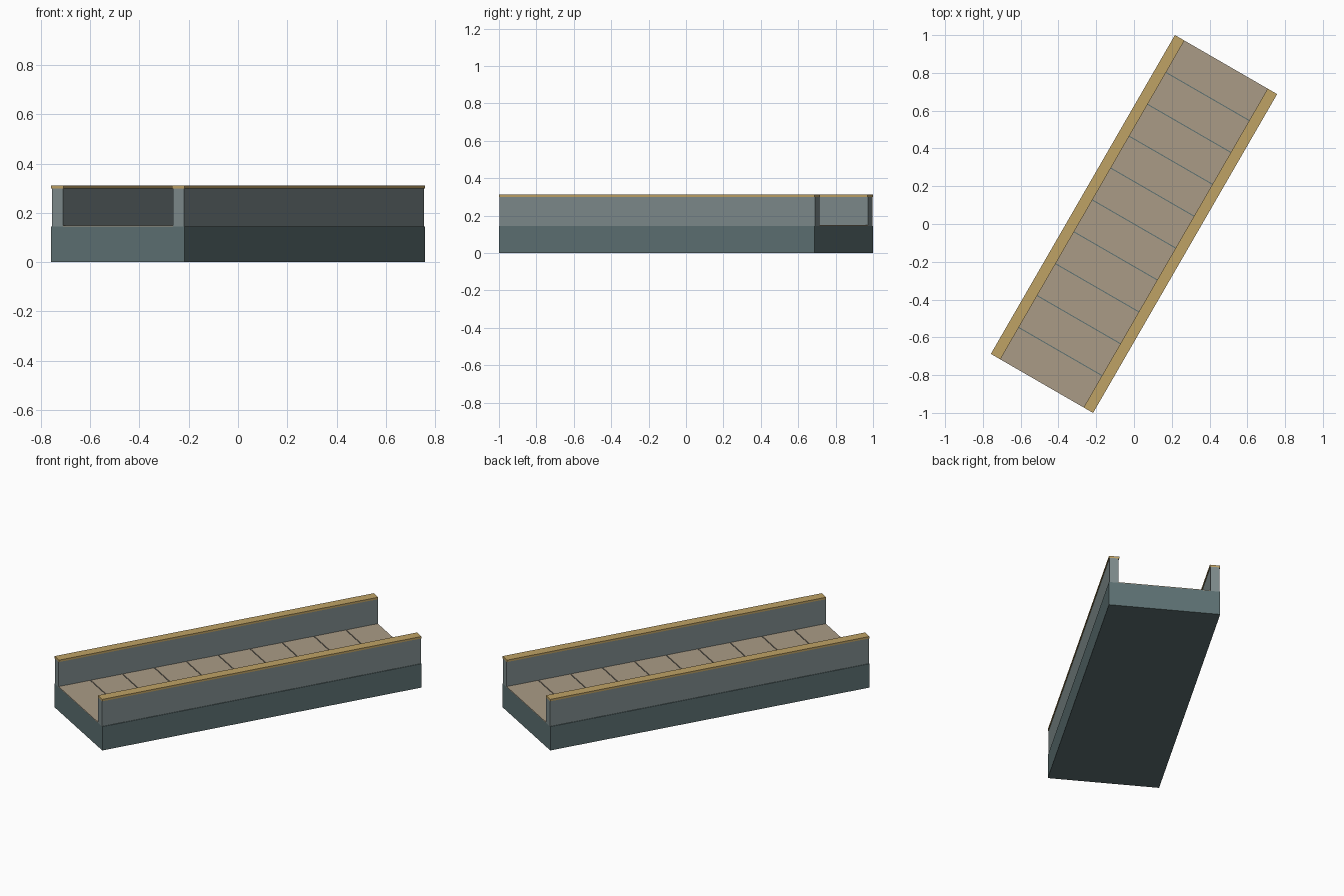
import bpy
from math import radians
from mathutils import Matrix

if "Cube" in bpy.data.objects:
    bpy.data.objects.remove(bpy.data.objects["Cube"])

L, W = 1.949, 0.625          # length and width of the footprint
ROT = Matrix.Rotation(radians(60), 4, 'Z')


def material(name, rgb):
    m = bpy.data.materials.new(name)
    m.diffuse_color = (*rgb, 1)
    m.use_nodes = True
    m.node_tree.nodes["Principled BSDF"].inputs["Base Color"].default_value = m.diffuse_color
    return m


STONE = material("dark_stone", (0.11, 0.165, 0.17))
WALL = material("wall_stone", (0.21, 0.26, 0.265))
DECK = material("deck_tan", (0.40, 0.33, 0.24))
TRIM = material("trim_gold", (0.52, 0.36, 0.13))


def box(name, x, y, z, mat):
    """Box from (min, max) ranges along, across and up the bridge."""
    bpy.ops.mesh.primitive_cube_add(size=1)
    o = bpy.context.object
    o.name = name
    o.data.materials.append(mat)
    size = Matrix.Diagonal((x[1] - x[0], y[1] - y[0], z[1] - z[0], 1))
    centre = Matrix.Translation((sum(x) / 2, sum(y) / 2, sum(z) / 2))
    o.data.transform(ROT @ centre @ size)
    return o


# Solid base slab
box("base", (-L / 2, L / 2), (-W / 2, W / 2), (0, 0.145), STONE)

# Side walls with a slightly wider cap rail
CAP, INSET = 0.058, 0.004
for side, s in (("left", 1), ("right", -1)):
    outer, inner = s * W / 2, s * (W / 2 - CAP)
    y = sorted((outer, inner))
    box(side + "_wall", (-L / 2, L / 2), (y[0] + INSET, y[1] - INSET), (0.145, 0.30), WALL)
    box(side + "_cap_rail", (-L / 2, L / 2), y, (0.30, 0.312), TRIM)

# Deck planks with narrow gaps between them
N, GAP = 10, 0.005
half = W / 2 - CAP + INSET
for i in range(N):
    a = -L / 2 + i * L / N
    x0 = a + (GAP / 2 if i else 0)
    x1 = a + L / N - (GAP / 2 if i < N - 1 else 0)
    box(f"deck_plank_{i + 1}", (x0, x1), (-half, half), (0.145, 0.149), DECK)
